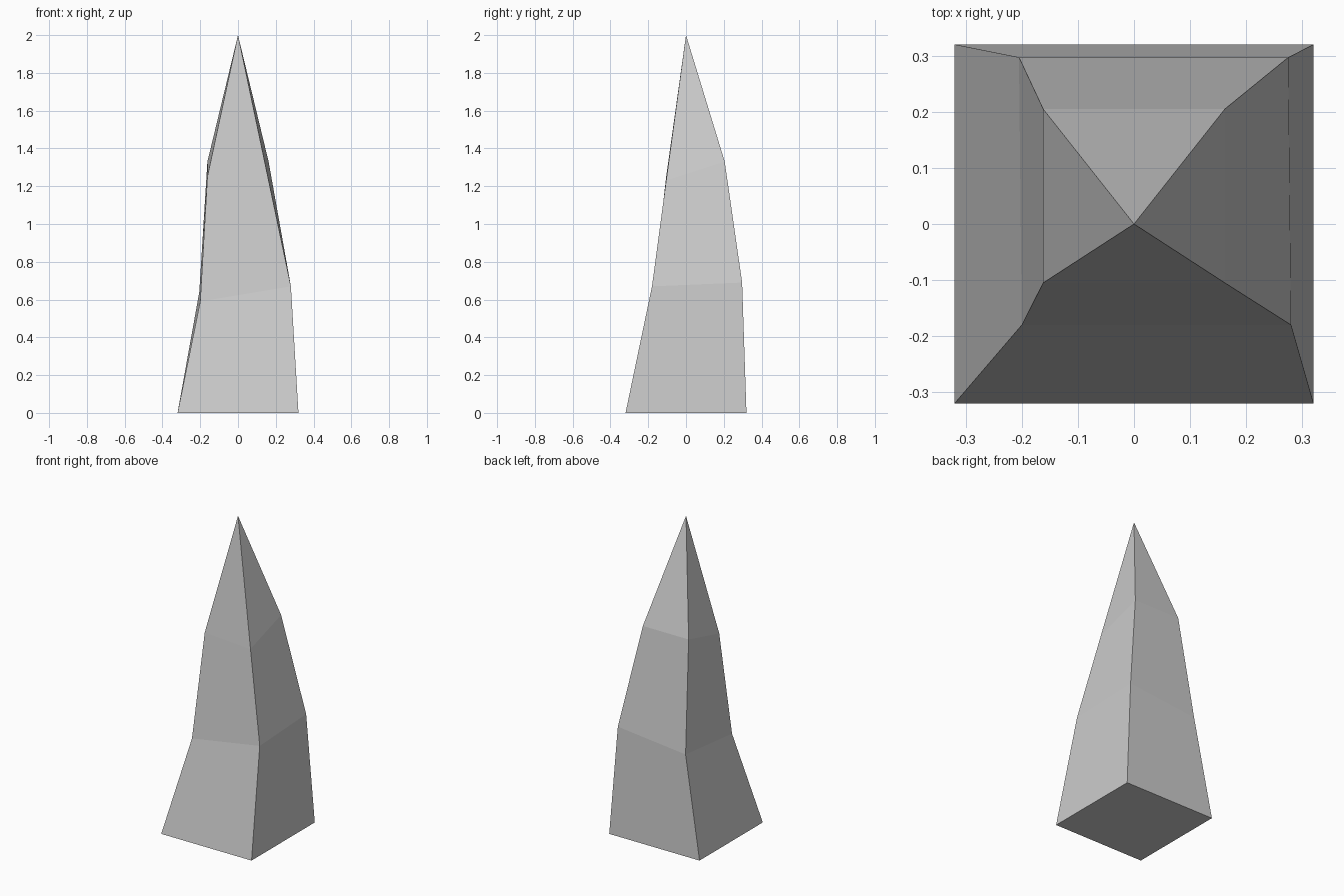
import bpy, bmesh

if "Cube" in bpy.data.objects:
    bpy.data.objects.remove(bpy.data.objects["Cube"])

# Corner rings from the base up: front-left, front-right, back-right, back-left
rings = [
    [(-.32, -.32, 0), (.32, -.32, 0), (.32, .32, 0), (-.32, .32, 0)],
    [(-.20, -.18, .59), (.28, -.18, .67), (.275, .297, .69), (-.205, .297, .64)],
    [(-.162, -.105, 1.25), (.162, -.105, 1.23), (.162, .205, 1.33), (-.162, .205, 1.33)],
]

bm = bmesh.new()
levels = [[bm.verts.new(p) for p in ring] for ring in rings]
tip = bm.verts.new((0, 0, 2))

# Base, stacked side walls and pointed top
bm.faces.new(levels[0][::-1])
for i in range(4):
    j = (i + 1) % 4
    for low, high in zip(levels, levels[1:]):
        bm.faces.new((low[i], low[j], high[j], high[i]))
    bm.faces.new((levels[-1][i], levels[-1][j], tip))
bmesh.ops.recalc_face_normals(bm, faces=bm.faces)

mesh = bpy.data.meshes.new("spike")
bm.to_mesh(mesh)
bm.free()
bpy.context.collection.objects.link(bpy.data.objects.new("spike", mesh))
